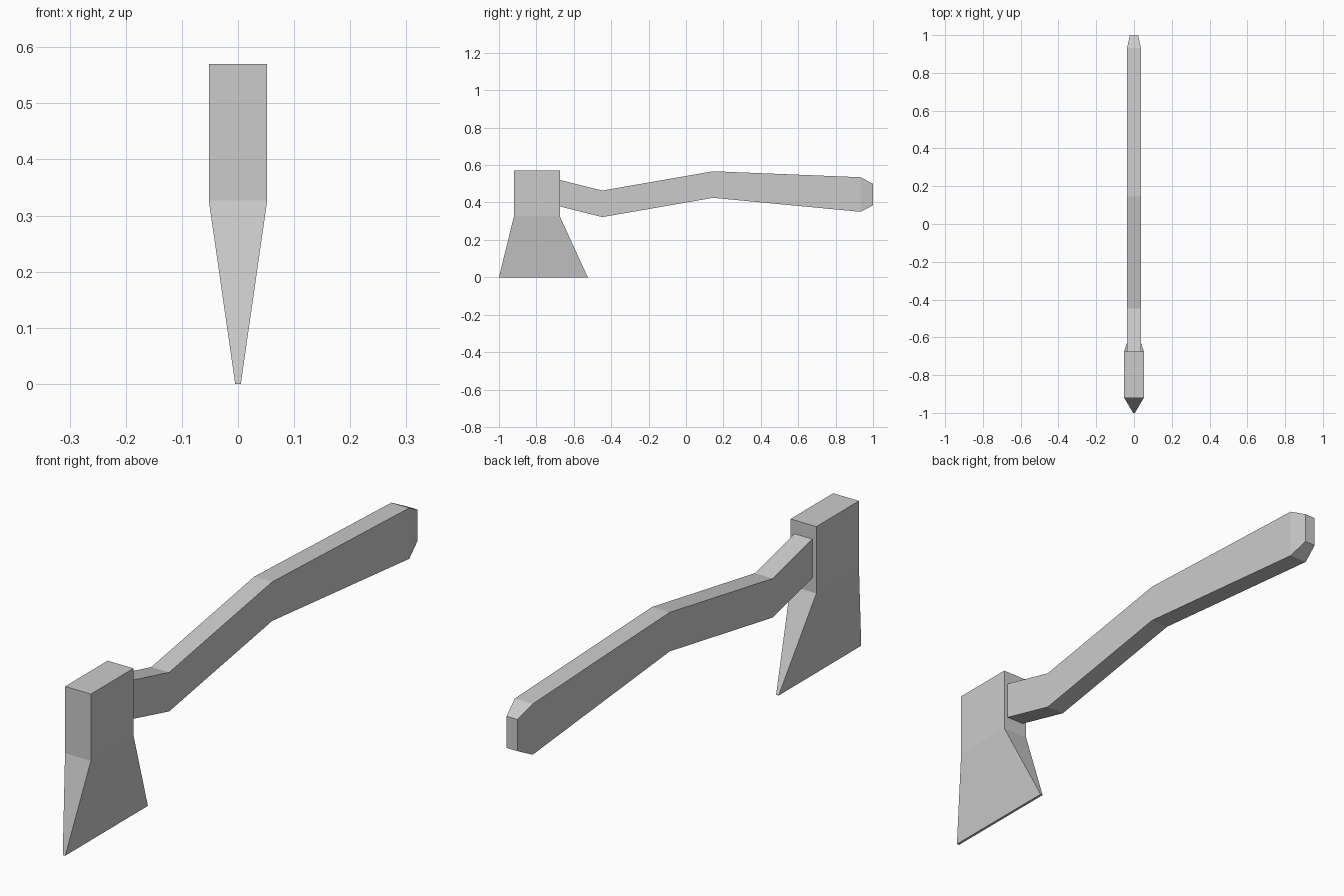
import bpy, bmesh

if "Cube" in bpy.data.objects:
    bpy.data.objects.remove(bpy.data.objects["Cube"])


def loft(name, rings):
    """Join four-cornered rings into a closed, flat-shaded solid."""
    bm = bmesh.new()
    loops = [[bm.verts.new(p) for p in ring] for ring in rings]
    for a, b in zip(loops, loops[1:]):
        for i in range(4):
            j = (i + 1) % 4
            bm.faces.new((a[i], a[j], b[j], b[i]))
    bm.faces.new(loops[0])
    bm.faces.new(loops[-1])
    bmesh.ops.recalc_face_normals(bm, faces=bm.faces)
    mesh = bpy.data.meshes.new(name)
    bm.to_mesh(mesh)
    bm.free()
    obj = bpy.data.objects.new(name, mesh)
    bpy.context.collection.objects.link(obj)
    return obj


# Axe head: (z, y front, y back, half width), cutting edge to poll
head = [(0, -1.0, -0.525, 0.005),
        (0.327, -0.92, -0.675, 0.052),
        (0.57, -0.92, -0.675, 0.052)]
loft("axe_head", [[(-w, y0, z), (w, y0, z), (w, y1, z), (-w, y1, z)]
                  for z, y0, y1, w in head])

# Bent handle: (y, z bottom, z top, half width), head to grip end
handle = [(-0.69, 0.383, 0.524, 0.036),
          (-0.447, 0.322, 0.464, 0.036),
          (0.145, 0.425, 0.567, 0.036),
          (0.933, 0.35, 0.535, 0.036),
          (1.0, 0.385, 0.50, 0.022)]
loft("handle", [[(-w, y, z0), (w, y, z0), (w, y, z1), (-w, y, z1)]
                for y, z0, z1, w in handle])
